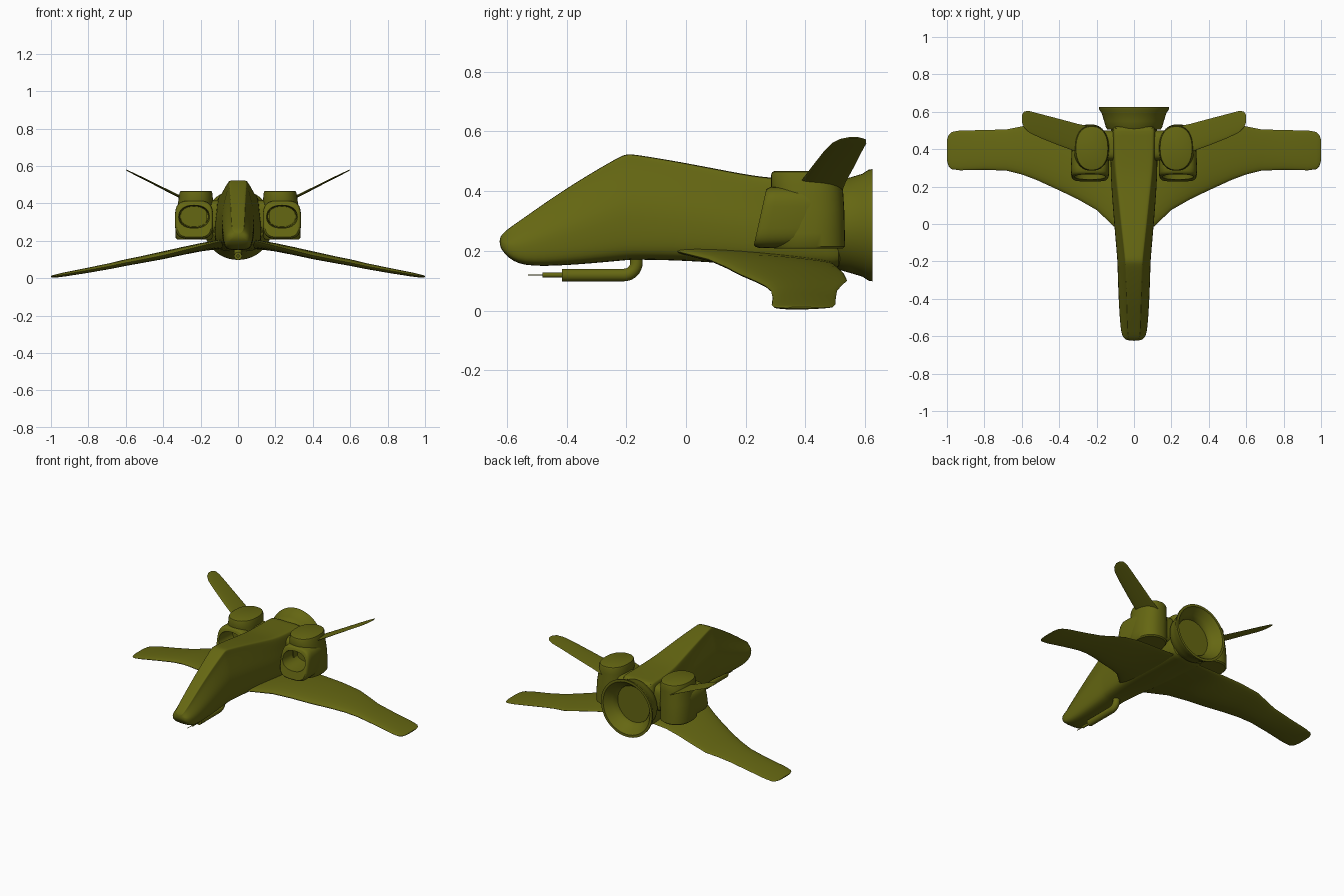
import bpy, bmesh
from math import sin, cos, pi, radians
from mathutils import Vector

if "Cube" in bpy.data.objects:
    bpy.data.objects.remove(bpy.data.objects["Cube"])

olive = bpy.data.materials.new("olive")
olive.diffuse_color = (0.13, 0.135, 0.006, 1)
olive.use_nodes = True
olive.node_tree.nodes["Principled BSDF"].inputs["Base Color"].default_value = olive.diffuse_color


def loft(name, rings):
    """Skin closed rings of points and cap both ends."""
    bm = bmesh.new()
    rows = [[bm.verts.new(p) for p in r] for r in rings]
    n = len(rows[0])
    for a, b in zip(rows, rows[1:]):
        for i in range(n):
            j = (i + 1) % n
            bm.faces.new((a[i], a[j], b[j], b[i]))
    bm.faces.new(rows[0])
    bm.faces.new(rows[-1])
    bmesh.ops.recalc_face_normals(bm, faces=bm.faces)
    me = bpy.data.meshes.new(name)
    bm.to_mesh(me)
    bm.free()
    ob = bpy.data.objects.new(name, me)
    bpy.context.collection.objects.link(ob)
    return ob


def finish(ob, mirror=False, cutter=None, subsurf=0, angle=40):
    """Apply modifiers, colour and shade."""
    if cutter:
        m = ob.modifiers.new("hole", 'BOOLEAN')
        m.operation = 'DIFFERENCE'
        m.object = cutter
    if subsurf:
        m = ob.modifiers.new("smooth", 'SUBSURF')
        m.levels = m.render_levels = subsurf
    if mirror:
        m = ob.modifiers.new("mirror", 'MIRROR')
        m.use_clip = False
        m.use_mirror_merge = False
    bpy.ops.object.select_all(action='DESELECT')
    ob.select_set(True)
    bpy.context.view_layer.objects.active = ob
    bpy.ops.object.convert(target='MESH')
    ob = bpy.context.object
    ob.data.materials.clear()
    ob.data.materials.append(olive)
    bpy.ops.object.shade_smooth_by_angle(angle=radians(angle))
    return ob


def oval(rx, ry, p=2.0, n=40):
    """Superellipse outline; p above 2 is boxier."""
    out = []
    for i in range(n):
        c, s = cos(2 * pi * i / n), sin(2 * pi * i / n)
        out.append((rx * abs(c) ** (2 / p) * (1 if c > 0 else -1),
                    ry * abs(s) ** (2 / p) * (1 if s > 0 else -1)))
    return out


def lathe(name, prof, z, n=48):
    """Revolve (radius, y) pairs around a y-parallel axis."""
    return loft(name, [[(x, y, z + h) for x, h in oval(r, r, n=n)] for r, y in prof])


def blade(name, stations):
    """Wing-like part from (x, lead y, trail y, lead z, trail z, thickness)."""
    rings = []
    for x, le, te, zl, zt, t in stations:
        ring = []
        for c, s in oval(0.5, 0.5, n=28):
            f = c + 0.5
            ring.append((x, le + f * (te - le), zl + f * (zt - zl) + s * t * (1.15 - 0.5 * f)))
        rings.append(ring)
    return finish(loft(name, rings), mirror=True, angle=50)


# Fuselage: y, bottom z, top z, half width, roof half width
rings = []
for y, zb, zt, w, wt in [(-.625, .215, .245, .035, .022), (-.605, .185, .268, .062, .032),
                         (-.555, .146, .302, .072, .036), (-.4, .15, .412, .082, .04),
                         (-.23, .165, .512, .087, .048), (-.2, .168, .525, .088, .049),
                         (-.17, .17, .523, .09, .051), (0, .167, .495, .105, .07),
                         (.2, .152, .455, .12, .09), (.3, .148, .442, .124, .103),
                         (.5, .14, .435, .125, .107), (.53, .14, .435, .125, .107)]:
    h = zt - zb
    half = [(w * .6, zb), (w * .95, zb + .08 * h), (w * 1.02, zb + .3 * h),
            (w, zb + .5 * h), (w * .6 + wt * .4, zb + .68 * h),
            (wt * 1.07, zt - .1 * h), (wt, zt - .015 * h), (wt * .9, zt)]
    rings.append([(x, y, z) for x, z in half] + [(-x, y, z) for x, z in reversed(half)])
finish(loft("fuselage", rings), subsurf=2, angle=35)

# Rear exhaust bell with recessed disc
finish(lathe("exhaust_bell", [(.142, .505), (.15, .515), (.16, .55), (.172, .59), (.186, .612),
                              (.188, .625), (.172, .625), (.155, .605), (.135, .58),
                              (.122, .56), (.12, .545), (.02, .545)], .286))

# Main wings and canted tail fins
blade("wings", [(.04, -.08, .49, .21, .165, .04), (.1, -.02, .49, .196, .16, .04),
                (.2, .075, .495, .172, .155, .045), (.3, .132, .51, .147, .142, .046),
                (.4, .18, .528, .122, .125, .045), (.52, .235, .54, .098, .1, .04),
                (.6, .265, .522, .083, .085, .038), (.68, .285, .506, .066, .066, .034),
                (.8, .29, .502, .043, .043, .03), (.93, .287, .5, .02, .02, .024),
                (.975, .293, .492, .012, .012, .018), (.992, .31, .475, .01, .01, .013),
                (1, .34, .45, .009, .009, .006)])
blade("tail_fins", [(.25, .36, .525, .405, .405, .02), (.3, .383, .535, .43, .43, .018),
                    (.4, .42, .562, .48, .48, .014), (.5, .46, .588, .531, .531, .011),
                    (.56, .488, .604, .56, .56, .009), (.588, .515, .602, .574, .574, .007),
                    (.6, .545, .58, .58, .58, .004)])

# Nacelles: upright oval column plus forward intake, both bored by one cutter
cutter = loft("intake_cutter", [[(.235 + a, y, .33 + b) for a, b in oval(.08 * k, .06 * k, 2.3)]
                                for y, k in [(.15, 1.05), (.25, 1.03), (.3, .95), (.38, .9)]])
cutter.hide_render = True
column = loft("nacelle_columns", [[(cx + a, cy + b, z) for a, b in oval(rx, ry, 2.3)]
    for z, cx, rx, cy, ry in [(.208, .235, .092, .41, .115), (.215, .235, .098, .412, .121),
                              (.26, .235, .1, .41, .122), (.34, .232, .098, .41, .12),
                              (.42, .226, .092, .405, .12), (.455, .225, .088, .405, .12),
                              (.464, .225, .085, .405, .116), (.467, .225, .079, .405, .109)]])
finish(column, True, cutter)
intake = loft("nacelle_intakes", [[(.235 + a * k, y + (b + .06) * .2, .312 + b * k)
    for a, b in oval(.102, .103, 3.6)]
    for y, k in [(.236, .9), (.24, .95), (.252, .99), (.275, 1), (.36, .98), (.44, .85)]])
finish(intake, True, cutter)
bpy.data.objects.remove(cutter)

# Short pylons tying nacelles to the fuselage
finish(loft("nacelle_pylons", [[(x, .42 + a, .33 + b) for a, b in oval(.08, .085, 4)]
                               for x in (.09, .17)]), True)

# Chin gun: bent pipe, barrel and needle
cu = bpy.data.curves.new("gun_pipe", 'CURVE')
cu.dimensions = '3D'
cu.bevel_depth = .0215
cu.bevel_resolution = 5
cu.use_fill_caps = True
sp = cu.splines.new('POLY')
path = [Vector((0, -.415, .119))]
path += [Vector((0, -.208 + .042 * sin(a * pi / 16), .161 - .042 * cos(a * pi / 16))) for a in range(9)]
path.append(Vector((0, -.166, .2)))
sp.points.add(len(path) - 1)
for p, v in zip(sp.points, path):
    p.co = (*v, 1)
pipe = bpy.data.objects.new("gun_pipe", cu)
bpy.context.collection.objects.link(pipe)
finish(pipe)
finish(lathe("gun_barrel", [(.008, -.48), (.008, -.4)], .119, 20))
finish(lathe("gun_needle", [(.002, -.53), (.002, -.47)], .119, 8))
